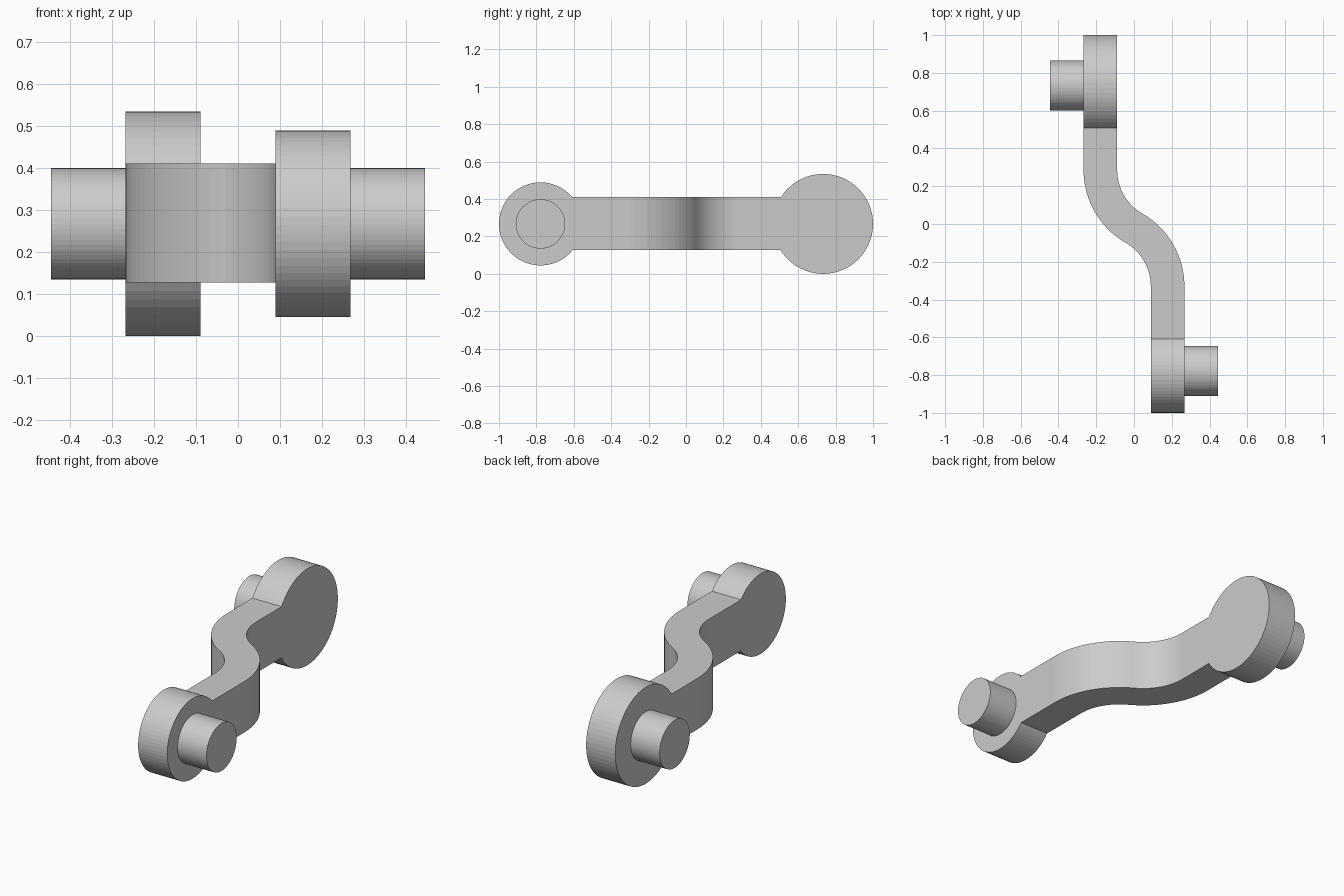
import bpy, bmesh
from math import sin, cos, pi, asin, sqrt, radians
from mathutils import Matrix

if "Cube" in bpy.data.objects:
    bpy.data.objects.remove(bpy.data.objects["Cube"])

ZC = 0.267                  # height of both pin axes
Z0, Z1 = 0.128, 0.410       # bottom and top of the arm
XI, XO = 0.089, 0.267       # inner and outer side of each plate
YM = -0.022                 # centre of the S bend
BIG = (0.733, 0.267)        # head centre y, radius
SMALL = (-0.778, 0.222)
SEG = 64


def finish(bm, name):
    bmesh.ops.remove_doubles(bm, verts=bm.verts, dist=1e-4)
    bmesh.ops.recalc_face_normals(bm, faces=bm.faces)
    me = bpy.data.meshes.new(name)
    bm.to_mesh(me)
    bm.free()
    ob = bpy.data.objects.new(name, me)
    bpy.context.collection.objects.link(ob)
    return ob


def join_y(head, side, z):
    """y where the arm's edge at height z meets the head's rim."""
    cy, r = head
    return cy + side * sqrt(r * r - (z - ZC) ** 2)


def add_head(bm, head, side, xa, xb):
    """Round plate, open along the chord where the arm joins."""
    cy, r = head
    a0 = asin((Z1 - ZC) / r)
    a1 = 2 * pi - asin((ZC - Z0) / r)
    n = 54
    angs = [a0 + (a1 - a0) * i / n for i in range(n + 1)]
    rows = [[bm.verts.new((x, cy + side * r * cos(a), ZC + r * sin(a))) for a in angs]
            for x in (xa, xb)]
    for row in rows:
        bm.faces.new(row)
    for i in range(n):
        bm.faces.new((rows[0][i], rows[0][i + 1], rows[1][i + 1], rows[1][i]))


# Body: two round heads joined by an S-shaped arm
bm = bmesh.new()
add_head(bm, BIG, -1, -XO, -XI)
add_head(bm, SMALL, 1, XI, XO)

# Left and right edge of the arm in plan, the second bend being the first turned half round
N = 16
half = []
for i in range(N + 1):
    a = radians(60) * i / N
    half.append([(0.178 - r * cos(a), 0.308 - r * sin(a)) for r in (0.445, 0.267)])
plan = half + [[(-q[0], -q[1]), (-p[0], -p[1])] for p, q in reversed(half[:-1])]

rings = [[(x, join_y(BIG, -1, z), z) for x, z in ((-XO, Z0), (-XI, Z0), (-XI, Z1), (-XO, Z1))]]
for p, q in plan:
    rings.append([(c[0], c[1] + YM, z) for c, z in ((p, Z0), (q, Z0), (q, Z1), (p, Z1))])
rings.append([(x, join_y(SMALL, 1, z), z) for x, z in ((XI, Z0), (XO, Z0), (XO, Z1), (XI, Z1))])
rings = [[bm.verts.new(c) for c in ring] for ring in rings]
for a, b in zip(rings, rings[1:]):
    for k in range(4):
        j = (k + 1) % 4
        bm.faces.new((a[k], a[j], b[j], b[k]))
finish(bm, "crank_body")

# Pins on the outer side of each head
for name, y, s in (("rear_pin", BIG[0], -1), ("front_pin", SMALL[0], 1)):
    bm = bmesh.new()
    xa, xb = 0.25, 0.444
    m = Matrix.Translation((s * (xa + xb) / 2, y, ZC)) @ Matrix.Rotation(pi / 2, 4, 'Y')
    bmesh.ops.create_cone(bm, cap_ends=True, segments=SEG, radius1=0.132, radius2=0.132,
                          depth=xb - xa, matrix=m)
    finish(bm, name)
